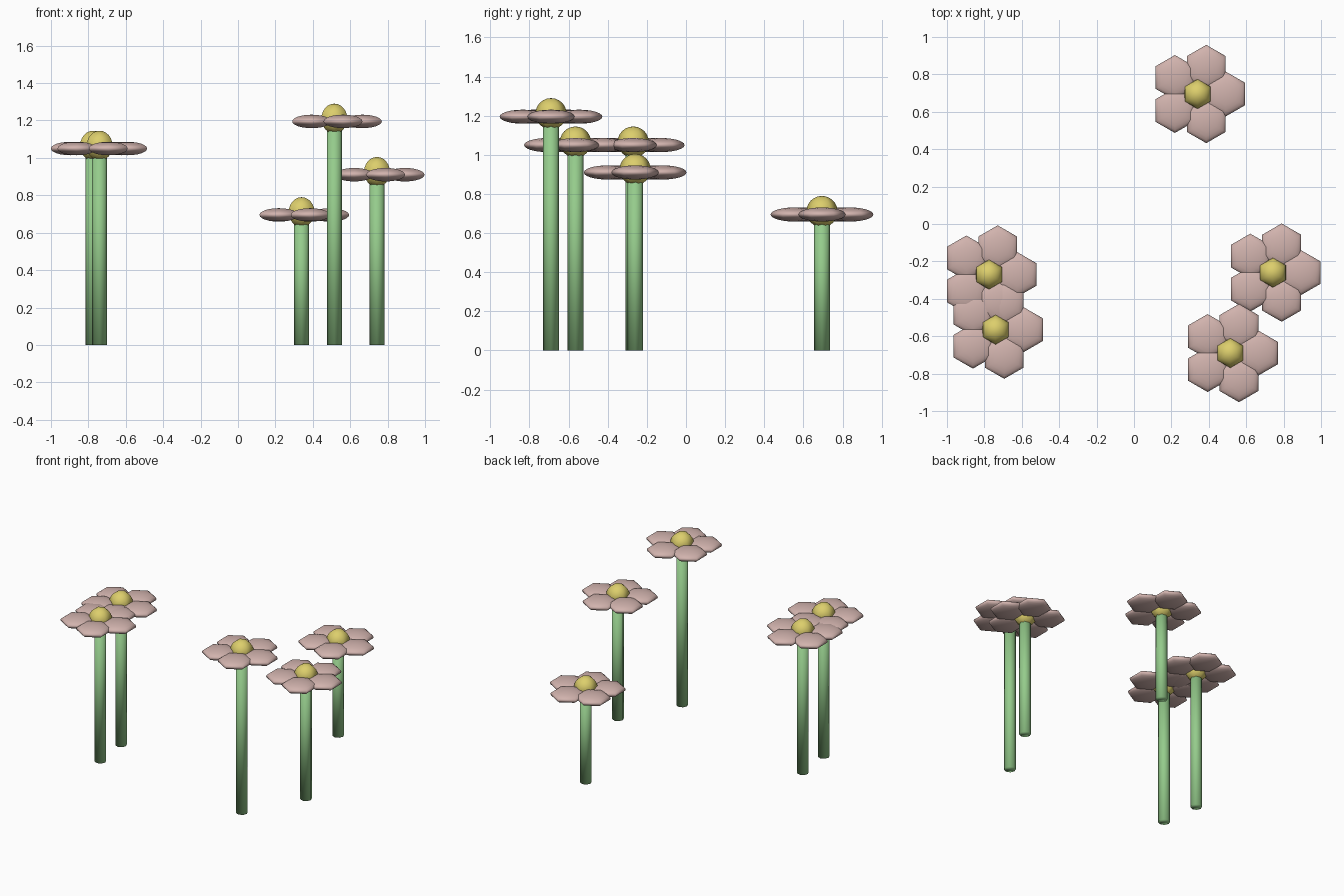
import bpy
import bmesh
from math import cos, sin, tau
from mathutils import Matrix, Vector

cube = bpy.data.objects.get("Cube")
if cube:
    bpy.data.objects.remove(cube, do_unlink=True)


def make_material(name, colour):
    mat = bpy.data.materials.new(name)
    mat.use_nodes = True
    mat.diffuse_color = (*colour, 1)
    mat.node_tree.nodes["Principled BSDF"].inputs["Base Color"].default_value = (*colour, 1)
    return mat


PINK = make_material("dusty pink", (0.64, 0.45, 0.42))
YELLOW = make_material("pollen yellow", (0.72, 0.62, 0.15))
GREEN = make_material("stem green", (0.30, 0.60, 0.26))


def finish(bm, name, mat):
    for face in bm.faces:
        face.smooth = True
    mesh = bpy.data.meshes.new(name)
    bm.to_mesh(mesh)
    bm.free()
    mesh.materials.append(mat)
    bpy.context.collection.objects.link(bpy.data.objects.new(name, mesh))


def add_ball(bm, centre, radius, half_height):
    # six-sided ball, optionally flattened
    matrix = Matrix.Translation(centre) @ Matrix.Diagonal((radius, radius, half_height, 1))
    bmesh.ops.create_uvsphere(bm, u_segments=6, v_segments=12, radius=1, matrix=matrix)


def flower(label, x, y, height):
    top = Vector((x, y, height))

    # stem
    bm = bmesh.new()
    bmesh.ops.create_cone(bm, cap_ends=True, segments=8, radius1=0.04, radius2=0.04,
                          depth=height, matrix=Matrix.Translation((x, y, height / 2)))
    finish(bm, label + "_stem", GREEN)

    # ring of five flattened petals
    bm = bmesh.new()
    for i in range(5):
        a = tau * i / 5
        add_ball(bm, top + 0.15 * Vector((cos(a), sin(a), 0)), 0.12, 0.036)
    finish(bm, label + "_petals", PINK)

    # round centre
    bm = bmesh.new()
    add_ball(bm, top + Vector((0, 0, 0.015)), 0.08, 0.08)
    finish(bm, label + "_centre", YELLOW)


flower("back_right_flower", -0.775, -0.27, 1.05)
flower("front_right_flower", -0.74, -0.565, 1.05)
flower("rear_flower", 0.34, 0.695, 0.695)
flower("tall_flower", 0.515, -0.69, 1.195)
flower("left_flower", 0.743, -0.26, 0.91)
